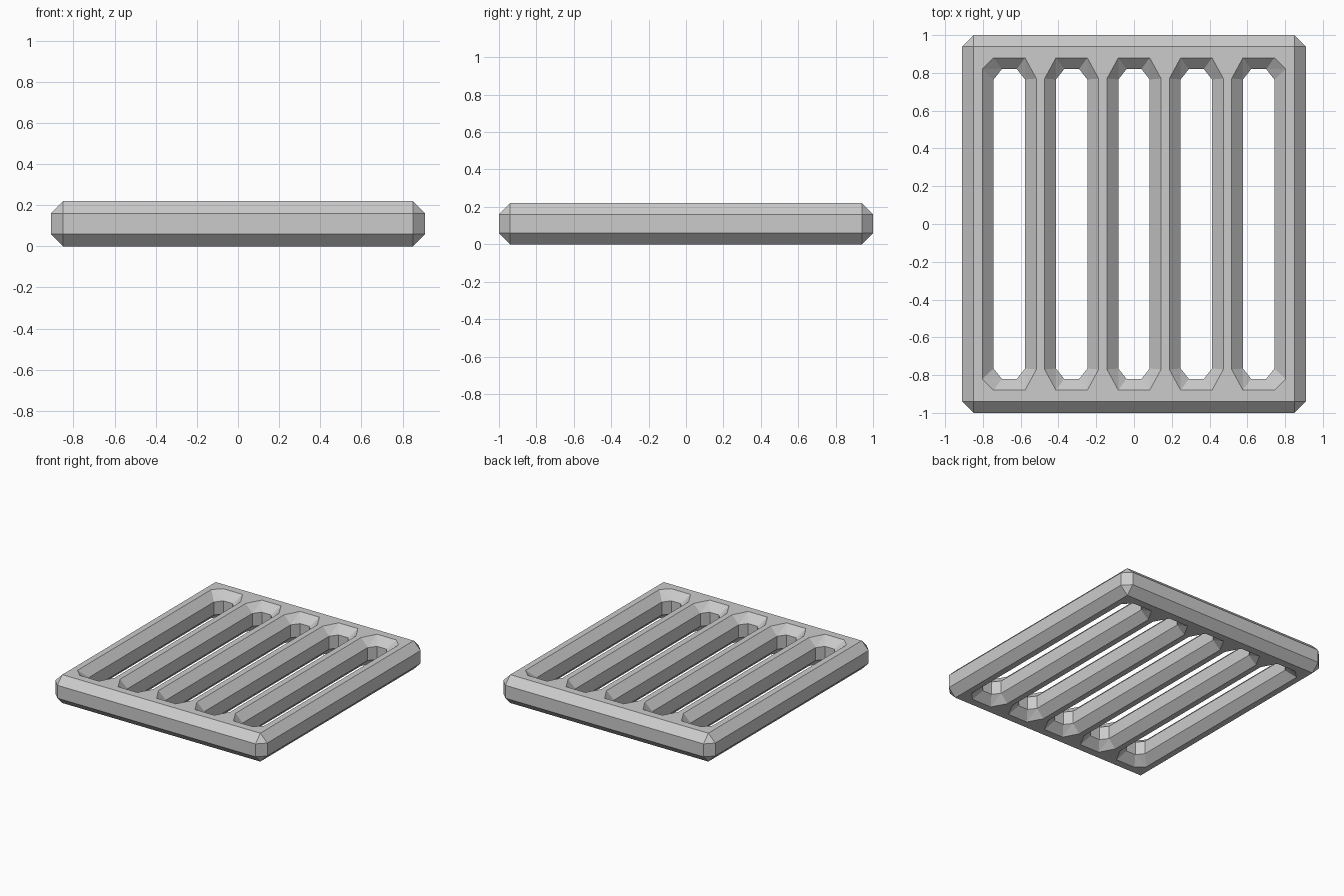
import bpy, bmesh

if "Cube" in bpy.data.objects:
    bpy.data.objects.remove(bpy.data.objects["Cube"])

H, C = 0.22, 0.06      # slab height, chamfer size
PITCH = 0.33           # slot spacing


def make_object(name, bm):
    me = bpy.data.meshes.new(name)
    bm.to_mesh(me)
    bm.free()
    ob = bpy.data.objects.new(name, me)
    bpy.context.collection.objects.link(ob)
    return ob


def outline(cx, wide, left_outer, right_outer):
    """Eight-sided slot outline; slots beside the rim have squarer outer corners."""
    half = 0.143 if wide else 0.083
    end = 0.88 if wide else 0.82

    def corner(outer):
        if not wide:
            return 0.04, 0.765
        return (0.083, 0.82) if outer else (0.083, 0.77)

    lx, ly = corner(left_outer)
    rx, ry = corner(right_outer)
    return [(cx + half, -ry), (cx + half, ry), (cx + rx, end), (cx - lx, end),
            (cx - half, ly), (cx - half, -ly), (cx - lx, -end), (cx + rx, -end)]


# Chamfered slab
bm = bmesh.new()
bmesh.ops.create_cube(bm, size=1)
for v in bm.verts:
    v.co = (v.co.x * 1.82, v.co.y * 2, (v.co.z + 0.5) * H)
bmesh.ops.bevel(bm, geom=bm.edges[:], offset=C, segments=1, affect='EDGES')
grate = make_object("grate", bm)

# Slot cutters, flared toward the top and bottom
bm = bmesh.new()
levels = [(-0.05, True), (0, True), (C, False), (H - C, False), (H, True), (H + 0.05, True)]
for i in range(-2, 3):
    # the straight outer portions stay identical so neighbouring cutters never touch
    rings = [[bm.verts.new((x, y, z)) for x, y in outline(i * PITCH, w, i == -2, i == 2)]
             for z, w in levels]
    for a, b in zip(rings, rings[1:]):
        for k in range(8):
            n = (k + 1) % 8
            bm.faces.new((a[k], a[n], b[n], b[k]))
    bm.faces.new(rings[0][::-1])
    bm.faces.new(rings[-1])
bmesh.ops.triangulate(bm, faces=[f for f in bm.faces if len(f.verts) == 4])
bmesh.ops.recalc_face_normals(bm, faces=bm.faces[:])
cutter = make_object("slot_cutter", bm)
cutter.hide_render = True

# Cut the slots and discard the helper
mod = grate.modifiers.new("slots", 'BOOLEAN')
mod.operation = 'DIFFERENCE'
mod.solver = 'EXACT'
mod.object = cutter
bpy.context.view_layer.objects.active = grate
bpy.ops.object.modifier_apply(modifier=mod.name)
bpy.data.objects.remove(cutter)
